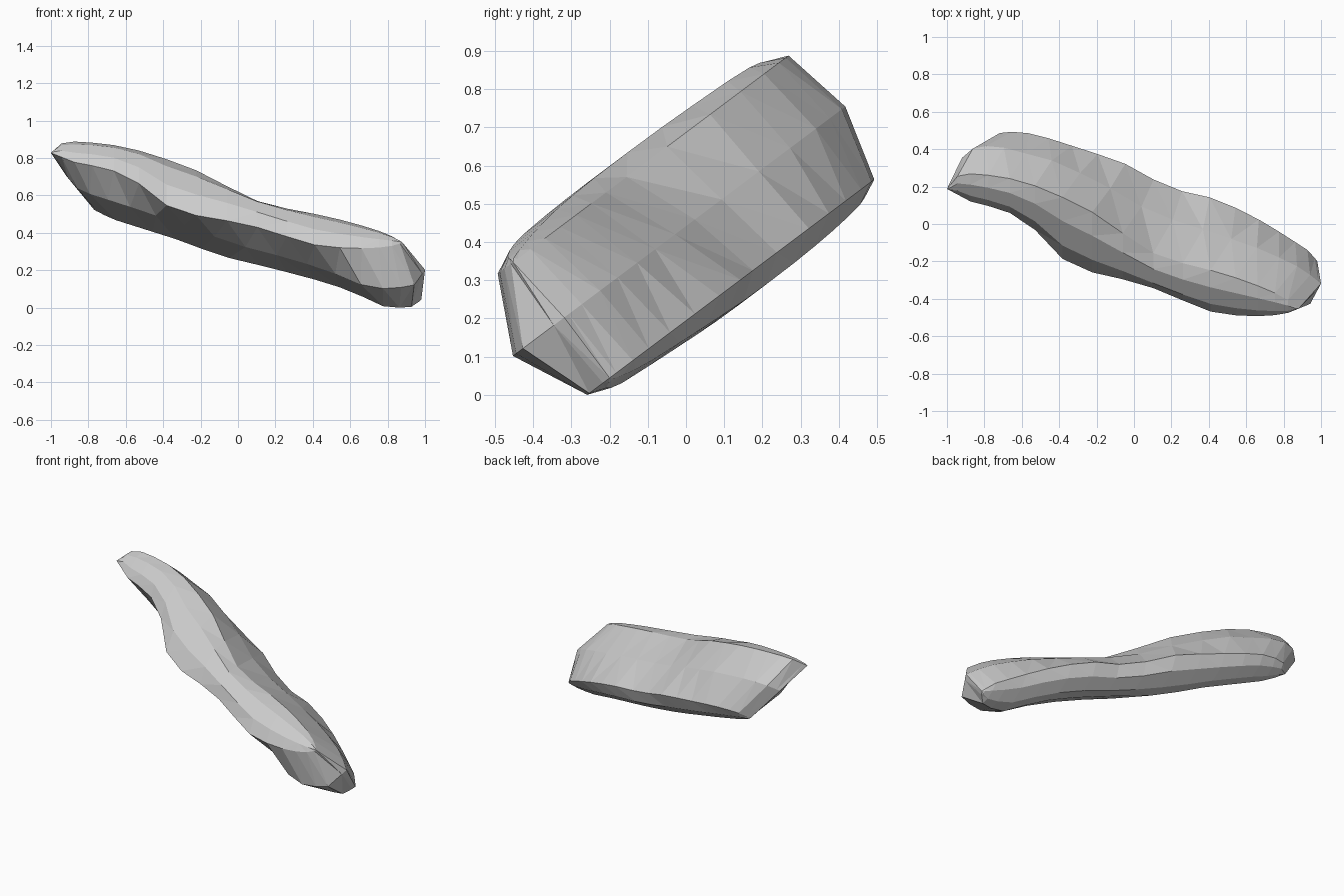
import bpy, bmesh, math
from mathutils import Vector

if "Cube" in bpy.data.objects:
    bpy.data.objects.remove(bpy.data.objects["Cube"])

# Slab axes: x runs along the length, U across the curve, N through the width
U = Vector((0, 0.8, 0.6))
N = Vector((0, -0.6, 0.8))
STEPS = 18

# Edge curves (x, u) of three parallel layers: lower and upper side of each
HIGH_LO = [(-1, .66), (-.85, .56), (-.72, .535), (-.57, .44), (-.38, .19),
           (-.25, .11), (.05, .025), (.4, -.158), (.6, -.195), (.8, -.18), (.88, -.14)]
HIGH_UP = [(-1, .66), (-.94, .75), (-.85, .765), (-.6, .717), (-.4, .615), (-.2, .49),
           (0, .31), (.1, .233), (.2, .183), (.4, .12), (.6, .045), (.8, -.06), (.88, -.14)]
MID_LO = [(-.92, .72), (-.85, .587), (-.5, .4), (-.25, .25), (0, .1), (.3, -.03),
          (.5, -.14), (.65, -.25), (.8, -.295), (.94, -.26), (1, -.12)]
MID_UP = [(-.92, .72), (-.84, .805), (-.7, .79), (-.4, .69), (-.1, .5),
          (.1, .35), (.4, .23), (.7, .1), (.9, -.02), (1, -.12)]
LOW_LO = [(-.77, .68), (-.68, .6), (-.3, .4), (-.1, .27), (.2, .15), (.5, .017),
          (.65, -.083), (.8, -.2), (.94, -.185), (.98, -.12)]
LOW_UP = [(-.77, .68), (-.71, .746), (-.6, .746), (-.5, .72), (-.2, .6), (-.05, .534),
          (.08, .446), (.18, .37), (.4, .31), (.6, .21), (.8, .06), (.94, -.054), (.98, -.12)]


def sample(rail, f, n):
    """Point on a rail at fraction f of its x range, at width position n."""
    x = rail[0][0] + f * (rail[-1][0] - rail[0][0])
    for (x0, u0), (x1, u1) in zip(rail, rail[1:]):
        if x <= x1 + 1e-9:
            u = u0 + (u1 - u0) * (x - x0) / (x1 - x0)
            return Vector((x, 0, 0)) + U * u + N * n
    return Vector((rail[-1][0], 0, 0)) + U * rail[-1][1] + N * n


def ring(f):
    """Ten-sided cross-section, collapsing to a single edge at both ends."""
    hl, hu = sample(HIGH_LO, f, .556), sample(HIGH_UP, f, .556)
    ml, mu = sample(MID_LO, f, .36), sample(MID_UP, f, .36)
    ll, lu = sample(LOW_LO, f, .162), sample(LOW_UP, f, .162)
    bulge = N * .05 * math.sqrt(max(0, math.sin(math.pi * f)))
    return [ll, ml, hl, hl.lerp(hu, .3) + bulge, hl.lerp(hu, .7) + bulge,
            hu, mu, lu, lu.lerp(ll, .3) - bulge, lu.lerp(ll, .7) - bulge]


# Loft the cross-sections into one closed body
bm = bmesh.new()
rings = []
for k in range(STEPS + 1):
    f = (1 - math.cos(math.pi * k / STEPS)) / 2
    rings.append([bm.verts.new(p) for p in ring(f)])
for a, b in zip(rings, rings[1:]):
    for i in range(10):
        j = (i + 1) % 10
        bm.faces.new((a[i], a[j], b[j], b[i]))
bmesh.ops.remove_doubles(bm, verts=bm.verts, dist=.001)
bmesh.ops.triangulate(bm, faces=bm.faces)
bmesh.ops.recalc_face_normals(bm, faces=bm.faces)

# Centre it and stand it on the ground
lo = [min(v.co[i] for v in bm.verts) for i in range(3)]
hi = [max(v.co[i] for v in bm.verts) for i in range(3)]
bmesh.ops.translate(bm, verts=bm.verts,
                    vec=(-(lo[0] + hi[0]) / 2, -(lo[1] + hi[1]) / 2, -lo[2]))

mesh = bpy.data.meshes.new("twisted_slab")
bm.to_mesh(mesh)
bm.free()
bpy.context.collection.objects.link(bpy.data.objects.new("twisted_slab", mesh))
